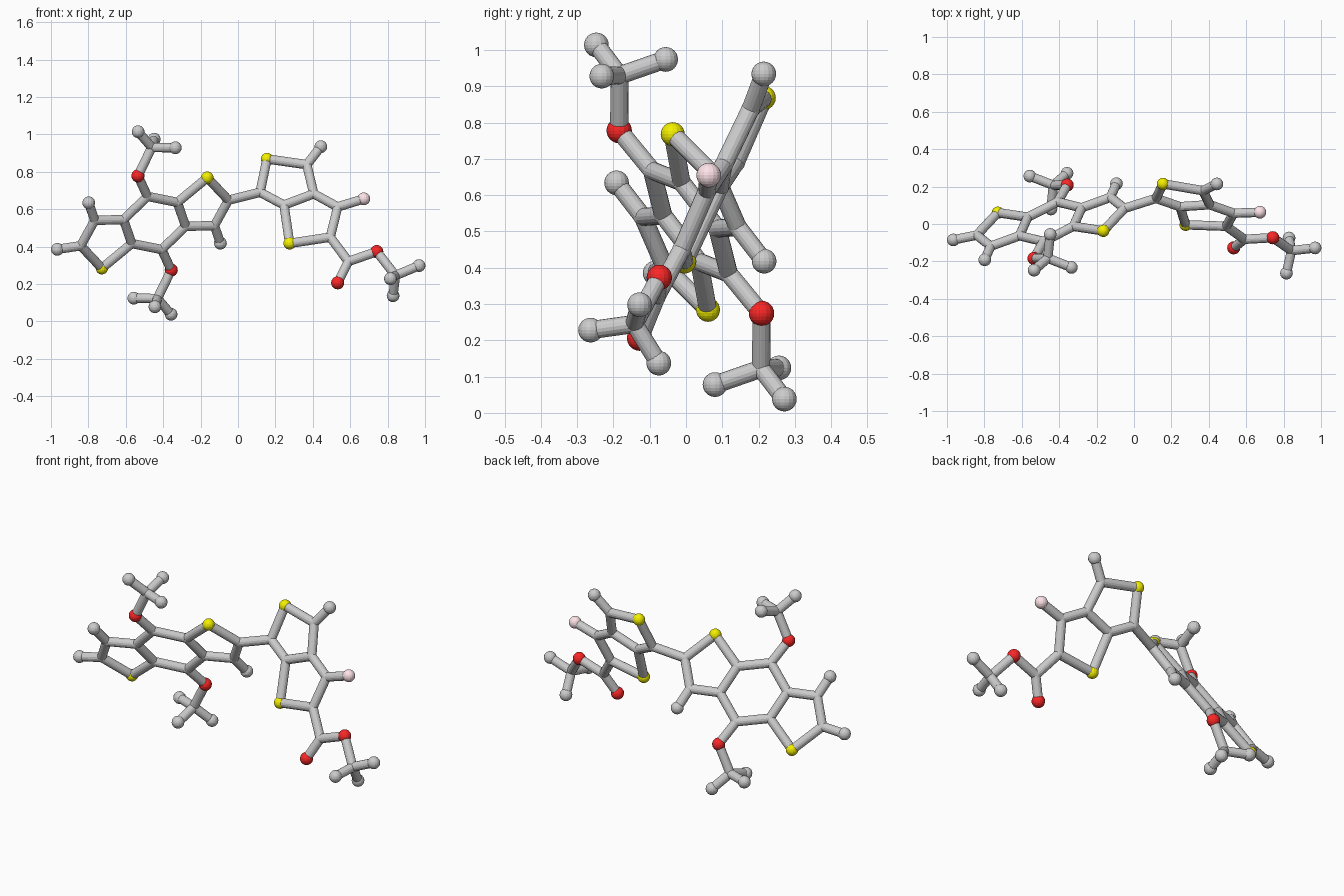
import bpy, bmesh
from mathutils import Vector

if "Cube" in bpy.data.objects:
    bpy.data.objects.remove(bpy.data.objects["Cube"])

BOND_R, SIDES = 0.025, 16
RADIUS = {"node": 0.026, "tip": 0.034, "sulfur": 0.033, "oxygen": 0.035, "fluorine": 0.034}
COLOUR = {"sulfur": (0.9, 0.87, 0.0, 1), "oxygen": (0.95, 0.02, 0.02, 1),
          "fluorine": (1.0, 0.78, 0.82, 1)}
mats = {}
for k, c in COLOUR.items():
    mats[k] = bpy.data.materials.new(k)
    mats[k].diffuse_color = c


def finish(bm, name, mat=None):
    me = bpy.data.meshes.new(name)
    bm.to_mesh(me)
    bm.free()
    ob = bpy.data.objects.new(name, me)
    bpy.context.collection.objects.link(ob)
    if mat:
        me.materials.append(mat)
    return ob


def ball(kind, p, name):
    bm = bmesh.new()
    bmesh.ops.create_uvsphere(bm, u_segments=SIDES, v_segments=12, radius=RADIUS[kind])
    bmesh.ops.translate(bm, verts=bm.verts, vec=p)
    finish(bm, name, mats.get(kind))


def rod(a, b, name):
    d = b - a
    bm = bmesh.new()
    bmesh.ops.create_cone(bm, cap_ends=True, segments=SIDES, radius1=BOND_R,
                          radius2=BOND_R, depth=d.length)
    m = d.to_track_quat('Z', 'Y').to_matrix().to_4x4()
    m.translation = (a + b) / 2
    bmesh.ops.transform(bm, matrix=m, verts=bm.verts)
    finish(bm, name)


atoms = {}   # name -> (kind, position)
bonds = []

# Left fused rings: one half as offsets from the centre, the other by point inversion
CENTRE = Vector((-0.446, 0.012, 0.526))
flat_half = {  # offsets (x, z) lying in the tilted ring plane
    "sulfur": ("sulfur", 0.282, 0.242), "outer": ("node", 0.395, 0.122),
    "side": ("node", 0.320, -0.014), "side_tip": ("tip", 0.352, -0.108),
    "inner_low": ("node", 0.166, -0.018), "inner_high": ("node", 0.122, 0.110),
    "hub": ("node", -0.038, 0.142), "oxygen": ("oxygen", -0.089, 0.252)}
methyl_half = {
    "methyl": ("node", (-0.015, -0.195, 0.404)),
    "methyl_tip_a": ("tip", (-0.088, -0.259, 0.488)),
    "methyl_tip_b": ("tip", (-0.002, -0.068, 0.448)),
    "methyl_tip_c": ("tip", (0.111, -0.244, 0.402))}
half_bonds = [("sulfur", "outer"), ("outer", "side"), ("side", "side_tip"),
              ("side", "inner_low"), ("inner_low", "inner_high"), ("inner_high", "sulfur"),
              ("inner_high", "hub"), ("hub", "oxygen"), ("oxygen", "methyl"),
              ("methyl", "methyl_tip_a"), ("methyl", "methyl_tip_b"), ("methyl", "methyl_tip_c")]
for tag, s in (("near", 1), ("far", -1)):
    for n, (k, x, z) in flat_half.items():
        atoms[f"{tag}_{n}"] = (k, CENTRE + s * Vector((x, 0.38 * x - 0.644 * z, z)))
    for n, (k, o) in methyl_half.items():
        atoms[f"{tag}_{n}"] = (k, CENTRE + s * Vector(o))
    bonds += [(f"{tag}_{a}", f"{tag}_{b}") for a, b in half_bonds]
bonds += [("near_inner_low", "far_hub"), ("far_inner_low", "near_hub")]
atoms["end_tip"] = ("tip", Vector((-0.966, -0.085, 0.385)))
bonds.append(("far_outer", "end_tip"))

# Right double ring and ester, lying in a second tilted plane
right = {
    "join": ("node", 0.118, 0.690), "upper_sulfur": ("sulfur", 0.155, 0.868),
    "upper": ("node", 0.368, 0.838), "upper_tip": ("tip", 0.443, 0.934),
    "fuse_right": ("node", 0.405, 0.682), "fuse_left": ("node", 0.246, 0.622),
    "lower_sulfur": ("sulfur", 0.276, 0.417), "lower": ("node", 0.493, 0.450),
    "branch": ("node", 0.533, 0.612), "fluorine": ("fluorine", 0.673, 0.655),
    "ester": ("node", 0.590, 0.320), "ester_oxygen": ("oxygen", 0.533, 0.206),
    "bridge_oxygen": ("oxygen", 0.742, 0.373), "end_methyl": ("node", 0.842, 0.245)}
for n, (k, x, z) in right.items():
    atoms[n] = (k, Vector((x, -0.105 * x + 0.457 * z - 0.166, z)))
for i, p in enumerate([(0.968, -0.128, 0.298), (0.829, -0.075, 0.137), (0.815, -0.263, 0.228)]):
    atoms[f"end_methyl_tip_{i}"] = ("tip", Vector(p))
    bonds.append(("end_methyl", f"end_methyl_tip_{i}"))
chains = ["near_outer join upper_sulfur upper fuse_right branch lower lower_sulfur fuse_left join",
          "fuse_left fuse_right", "upper upper_tip", "branch fluorine",
          "lower ester bridge_oxygen end_methyl", "ester ester_oxygen"]
for c in chains:
    w = c.split()
    bonds += list(zip(w, w[1:]))

# Build the balls and rods
for n, (k, p) in atoms.items():
    ball(k, p, f"ball_{n}")
for a, b in bonds:
    rod(atoms[a][1], atoms[b][1], f"rod_{a}_to_{b}")

for m in bpy.data.materials:
    if m.users and not m.is_grease_pencil:
        m.use_nodes = True
        m.node_tree.nodes["Principled BSDF"].inputs["Base Color"].default_value = m.diffuse_color
